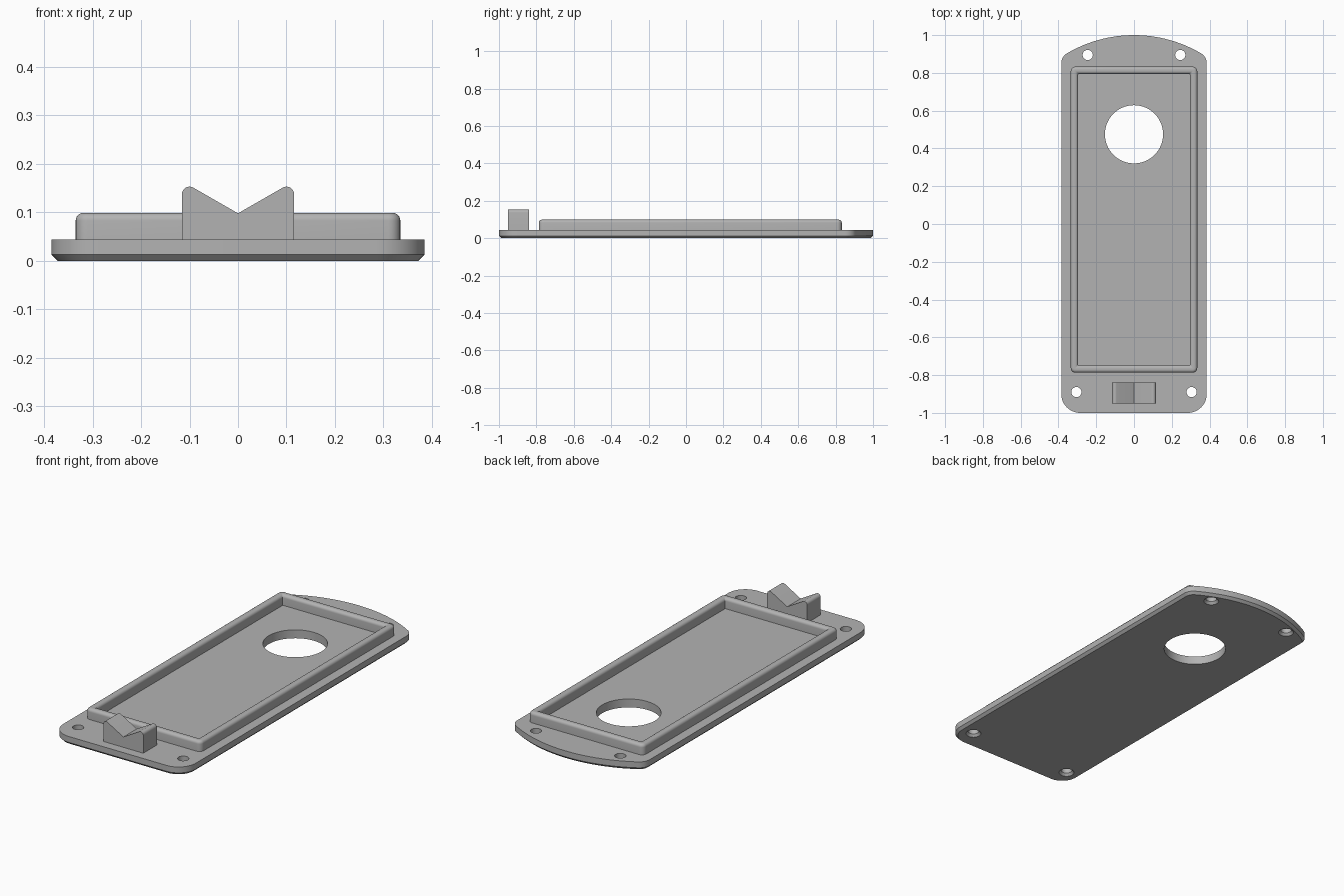
import bpy
import bmesh
from math import sin, cos, pi, sqrt, atan2, radians

if "Cube" in bpy.data.objects:
    bpy.data.objects.remove(bpy.data.objects["Cube"], do_unlink=True)

GREY = (0.45, 0.45, 0.45, 1)
grey = bpy.data.materials.new("plain grey")
grey.use_nodes = True
grey.diffuse_color = GREY
grey.node_tree.nodes["Principled BSDF"].inputs["Base Color"].default_value = GREY

TOP = 0.044       # top of the base plate
CHAMFER = 0.013


def arc(cx, cy, r, a0, a1, n):
    return [(cx + r * cos(a0 + (a1 - a0) * i / n),
             cy + r * sin(a0 + (a1 - a0) * i / n)) for i in range(n + 1)]


def loft(name, rings, ring_closed=False):
    """Skin equal-length point rings; cap the ends or join last to first."""
    bm = bmesh.new()
    loops = [[bm.verts.new(p) for p in ring] for ring in rings]
    pairs = list(zip(loops, loops[1:]))
    if ring_closed:
        pairs.append((loops[-1], loops[0]))
    else:
        bm.faces.new(loops[0])
        bm.faces.new(loops[-1])
    for a, b in pairs:
        for i in range(len(a)):
            j = (i + 1) % len(a)
            bm.faces.new((a[i], a[j], b[j], b[i]))
    bmesh.ops.recalc_face_normals(bm, faces=bm.faces)
    mesh = bpy.data.meshes.new(name)
    bm.to_mesh(mesh)
    bm.free()
    mesh.materials.append(grey)
    ob = bpy.data.objects.new(name, mesh)
    bpy.context.collection.objects.link(ob)
    return ob


def activate(ob):
    bpy.ops.object.select_all(action='DESELECT')
    ob.select_set(True)
    bpy.context.view_layer.objects.active = ob


def smooth(ob):
    activate(ob)
    bpy.ops.object.shade_smooth_by_angle(angle=radians(29))


def plate_outline(d):
    """Plate plan shape inset by d: rounded front corners, bowed back edge."""
    w, big, small, front = 0.385, 0.7, 0.06, 0.1
    cx = w - small
    rise = sqrt((big - small) ** 2 - cx ** 2)
    a = atan2(rise, cx)
    cy = 1 - big
    right = (arc(w - front, front - 1, front - d, -pi / 2, 0, 12)
             + arc(cx, cy + rise, small - d, 0, a, 10)
             + arc(0, cy, big - d, a, pi / 2, 16)[1:])
    return right + [(-x, y) for x, y in reversed(right[:-1])]


def rounded_rect(x0, x1, y0, y1, r):
    return (arc(x1 - r, y1 - r, r, 0, pi / 2, 6)
            + arc(x0 + r, y1 - r, r, pi / 2, pi, 6)
            + arc(x0 + r, y0 + r, r, pi, 1.5 * pi, 6)
            + arc(x1 - r, y0 + r, r, 1.5 * pi, 2 * pi, 6))


def at_height(points, z):
    return [(x, y, z) for x, y in points]


# Base plate with a chamfered underside
plate = loft("base_plate", [at_height(plate_outline(d), z) for d, z in
                            ((CHAMFER, 0), (0, CHAMFER), (0, TOP))])


# Round openings, given as stacked (radius, height) sections
def cut_hole(x, y, sections, n):
    cutter = loft("hole_cutter", [at_height(arc(x, y, r, 0, 2 * pi, n)[:-1], z)
                                  for r, z in sections])
    cutter.hide_render = True
    mod = plate.modifiers.new("hole", 'BOOLEAN')
    mod.operation = 'DIFFERENCE'
    mod.solver = 'EXACT'
    mod.object = cutter
    activate(plate)
    bpy.ops.object.modifier_apply(modifier=mod.name)
    bpy.data.objects.remove(cutter, do_unlink=True)


cut_hole(0, 0.475, ((0.154, -0.1), (0.154, 0.1)), 64)
screw = ((0.046, -0.01), (0.027, CHAMFER), (0.027, 0.1))
for side in (-1, 1):
    cut_hole(side * 0.305, -0.89, screw, 28)
    cut_hole(side * 0.245, 0.895, screw, 28)
smooth(plate)

# Raised rectangular rim with a rounded crest
WALL, HIGH, R = 0.039, 0.099, 0.016
section = ([(0, TOP - 0.004)]
           + arc(R, HIGH - R, R, pi, pi / 2, 6)
           + arc(WALL - R, HIGH - R, R, pi / 2, 0, 6)
           + [(WALL, TOP - 0.004)])
rim = loft("raised_rim",
           [at_height(rounded_rect(-0.335 + d, 0.335 - d, -0.787 + d, 0.833 - d,
                                   max(0.025 - d, 0.004)), z)
            for d, z in section], ring_closed=True)
smooth(rim)

# V-notched rest block at the front
half = [(0.116, TOP - 0.004)] + arc(0.1, 0.137, R, 0, radians(120), 10)
profile = half + [(0, 0.098)] + [(-x, z) for x, z in reversed(half)]
rest = loft("notched_rest", [[(x, y, z) for x, z in profile]
                             for y in (-0.951, -0.839)])
smooth(rest)
